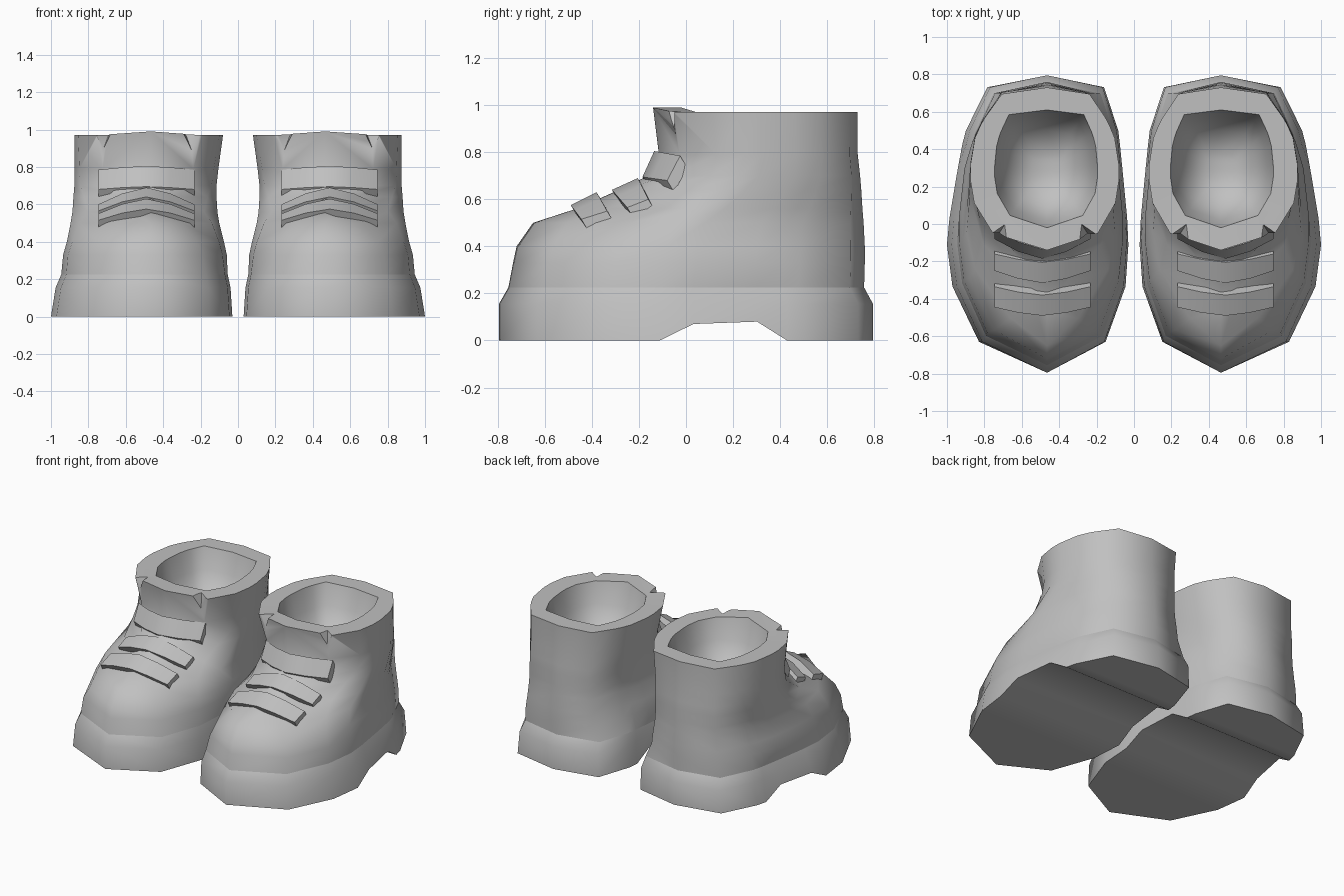
import bpy
import bmesh
import math

default_cube = bpy.data.objects.get("Cube")
if default_cube:
    bpy.data.objects.remove(default_cube, do_unlink=True)

grey = bpy.data.materials.new("boot grey")
grey.use_nodes = True
colour = (0.53, 0.53, 0.53, 1)
grey.diffuse_color = colour
grey.node_tree.nodes["Principled BSDF"].inputs["Base Color"].default_value = colour

# Plan outlines: stations from toe to heel, with width fractions
STATIONS = (.104, .29, .43, .52, .69, .77, .815, .96)
SOLE_OUTER = (.68, .945, 1, .975, .89, .845, .81, .595)
SOLE_INNER = (.72, .965, 1, .985, .925, .895, .875, .7)
UPPER = (.68, .945, 1, 1, .94, .865, .81, .59)
ARCH = (0, 0, 0, .07, .08, 0, 0, 0)
CENTRE = .465
SOLE_TOP = .225

# Rings: height, front y, back y, inner width, outer width, toe and heel sharpness
RINGS = (
    (0, -.795, .795, .435, .535, 1, 1),
    (.155, -.795, .795, .425, .51, 1, 1),
    (SOLE_TOP, -.755, .757, .41, .48, 1, 1),
    (.33, -.735, .76, .405, .47, 1, 1),
    (.4, -.72, .76, .39, .45, 1.2, 1),
    (.5, -.65, .755, .365, .43, 2.05, 1),
    (.56, -.465, .75, .355, .42, 3.9, 1),
    (.64, -.285, .745, .35, .415, 2.6, 1),
    (.70, -.16, .74, .35, .41, 1.4, 1),
    (.79, -.115, .73, .36, .41, 1.2, 1),
    (.97, -.14, .73, .385, .41, .9, 1),
    (.97, -.02, .61, .27, .28, .9, .6),
    (.83, .02, .57, .235, .245, .9, .6),
    (.71, .09, .5, .17, .18, .9, .6),
    (.65, .2, .38, .08, .08, .9, .6),
)


def finish(bm, name):
    bmesh.ops.recalc_face_normals(bm, faces=bm.faces[:])
    mesh = bpy.data.meshes.new(name)
    bm.to_mesh(mesh)
    bm.free()
    mesh.materials.append(grey)
    obj = bpy.data.objects.new(name, mesh)
    bpy.context.collection.objects.link(obj)
    return obj


def select(obj):
    bpy.ops.object.select_all(action="DESELECT")
    obj.select_set(True)
    bpy.context.view_layer.objects.active = obj


def smooth(obj, degrees):
    select(obj)
    bpy.ops.object.shade_smooth_by_angle(angle=math.radians(degrees))


def ring_points(index, ring):
    z, front, back, inner, outer, toe, heel = ring
    outer_plan, inner_plan = (SOLE_OUTER, SOLE_INNER) if index < 3 else (UPPER, UPPER)
    left, right = [], []
    for i, t in enumerate(STATIONS):
        power = toe if t < .5 else heel
        y = front + (back - front) * t
        height = ARCH[i] if index == 0 else z
        left.append((CENTRE + outer * outer_plan[i] ** power, y, height))
        right.append((CENTRE - inner * inner_plan[i] ** power, y, height))
    lift = .02 if z == .97 else 0
    return [(CENTRE, front, z + lift), *left, (CENTRE, back, z), *reversed(right)]


def cap(bm, ring):
    # Close a ring with strips running across the boot
    n = len(ring)
    for i in range(n // 2):
        strip = [ring[i], ring[i + 1], ring[n - i - 1], ring[-i]]
        bm.faces.new(list(dict.fromkeys(strip)))


def cut_notch(boot, side, direction):
    # Wedge that separates the tongue from the collar
    bm = bmesh.new()
    x = CENTRE + .02 + direction * .252
    points = ((x - direction * .09, -.17, 1.03), (x + direction * .08, -.07, 1.03),
              (x, -.075, .85), (x - direction * .06, .02, 1.01))
    for p in points:
        bm.verts.new((side * p[0], p[1], p[2]))
    bmesh.ops.convex_hull(bm, input=bm.verts[:])
    cutter = finish(bm, "notch_cutter")
    cutter.hide_render = True
    mod = boot.modifiers.new("notch", "BOOLEAN")
    mod.operation = "DIFFERENCE"
    mod.solver = "EXACT"
    mod.object = cutter
    select(boot)
    bpy.ops.object.modifier_apply(modifier=mod.name)
    bpy.data.objects.remove(cutter, do_unlink=True)


def make_boot(side, label):
    # Sole, upper and hollow shaft as one loft
    bm = bmesh.new()
    loops = []
    for index, ring in enumerate(RINGS):
        loops.append([bm.verts.new((side * x, y, z))
                      for x, y, z in ring_points(index, ring)])
    for low, high in zip(loops, loops[1:]):
        for i in range(len(low)):
            j = (i + 1) % len(low)
            bm.faces.new((low[i], low[j], high[j], high[i]))
    cap(bm, loops[0])
    cap(bm, loops[-1])
    boot = finish(bm, label + "_boot")
    for direction in (-1, 1):
        cut_notch(boot, side, direction)
    smooth(boot, 62)
    # Crease where the upper meets the sole
    mesh = boot.data
    for edge in mesh.edges:
        if all(abs(mesh.vertices[v].co.z - SOLE_TOP) < .001 for v in edge.vertices):
            edge.use_edge_sharp = True


def make_strap(side, name, centre, end):
    # Curved slab: lower and upper edge given at its middle and its ends
    bm = bmesh.new()
    sections = []
    for step in range(-2, 3):
        u = step / 2
        x = side * (.49 + .257 * u)
        edge = [tuple(c + (e - c) * abs(u) ** 1.5 for c, e in zip(cs, es))
                for cs, es in zip(centre, end)]
        (y0, z0), (y1, z1) = edge
        sections.append([bm.verts.new(p) for p in (
            (x, y0, z0), (x, y1, z1),
            (x, y1 + .03, z1 - .05), (x, y0 + .03, z0 - .05))])
    for a, b in zip(sections, sections[1:]):
        for i in range(4):
            j = (i + 1) % 4
            bm.faces.new((a[i], a[j], b[j], b[i]))
    bm.faces.new(sections[0])
    bm.faces.new(sections[-1])
    smooth(finish(bm, name), 40)


STRAPS = {
    "lower_strap": (((-.49, .575), (-.38, .63)), ((-.445, .515), (-.335, .55))),
    "middle_strap": (((-.315, .64), (-.205, .69)), ((-.25, .565), (-.16, .6))),
    "upper_strap": (((-.185, .695), (-.135, .805)), ((-.08, .68), (-.025, .785))),
}

for side, label in ((1, "left"), (-1, "right")):
    make_boot(side, label)
    for name, (centre, end) in STRAPS.items():
        make_strap(side, label + "_" + name, centre, end)
